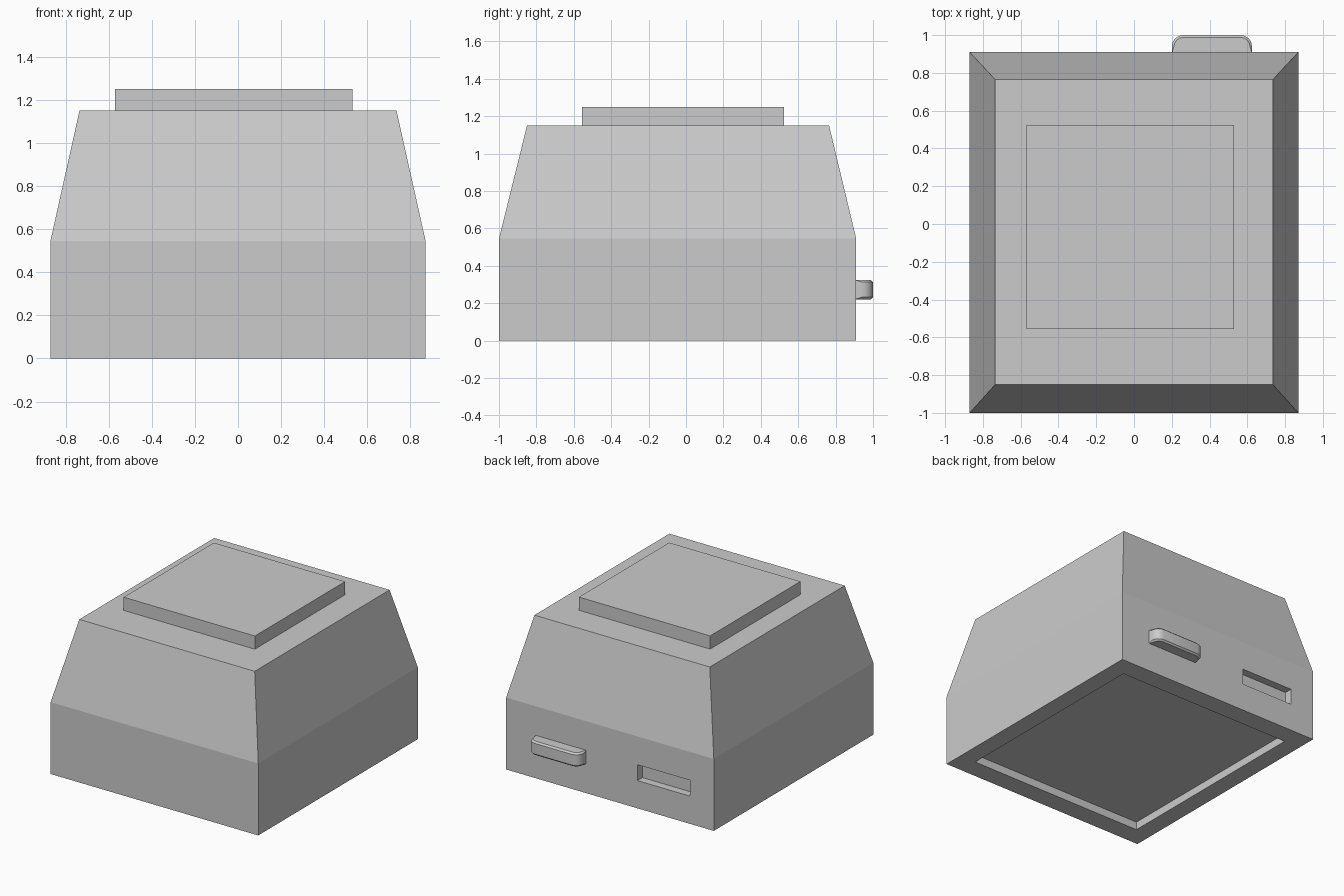
import bpy, bmesh

if "Cube" in bpy.data.objects:
    bpy.data.objects.remove(bpy.data.objects["Cube"])


def finish(name, bm):
    bmesh.ops.recalc_face_normals(bm, faces=bm.faces)
    me = bpy.data.meshes.new(name)
    bm.to_mesh(me)
    bm.free()
    ob = bpy.data.objects.new(name, me)
    bpy.context.collection.objects.link(ob)
    return ob


def loft(name, sections):
    """Stack of rectangles (x0, x1, y0, y1, z), capped at both ends."""
    bm = bmesh.new()
    rings = [[bm.verts.new((x, y, z)) for x, y in
              ((x0, y0), (x1, y0), (x1, y1), (x0, y1))]
             for x0, x1, y0, y1, z in sections]
    for a, b in zip(rings, rings[1:]):
        for i in range(4):
            j = (i + 1) % 4
            bm.faces.new((a[i], a[j], b[j], b[i]))
    bm.faces.new(rings[0])
    bm.faces.new(rings[-1])
    return finish(name, bm)


def box(name, x0, x1, y0, y1, z0, z1):
    return loft(name, [(x0, x1, y0, y1, z0), (x0, x1, y0, y1, z1)])


def carve(target, cutter):
    mod = target.modifiers.new(cutter.name, 'BOOLEAN')
    mod.operation = 'DIFFERENCE'
    mod.solver = 'EXACT'
    mod.object = cutter
    bpy.context.view_layer.objects.active = target
    bpy.ops.object.modifier_apply(modifier=mod.name)
    bpy.data.objects.remove(cutter)


# Body: straight base with tapered upper half
body = loft("body", [(-0.87, 0.87, -1.0, 0.91, 0.0),
                     (-0.87, 0.87, -1.0, 0.91, 0.545),
                     (-0.735, 0.735, -0.85, 0.765, 1.15)])

# Shallow underside recess and slot in the back
carve(body, box("underside_recess", -0.735, 0.735, -0.85, 0.76, -0.1, 0.06))
carve(body, box("back_slot_cut", -0.67, -0.23, 0.85, 1.1, 0.21, 0.33))

# Raised plate on the top
box("top_plate", -0.57, 0.53, -0.555, 0.525, 1.15, 1.25)

# Rounded tab on the back
tab = box("back_tab", 0.2, 0.625, 0.90, 1.0, 0.22, 0.325)
bm = bmesh.new()
bm.from_mesh(tab.data)
corners = [e for e in bm.edges if all(v.co.y > 0.99 for v in e.verts)
           and abs(e.verts[0].co.z - e.verts[1].co.z) > 0.05]
bmesh.ops.bevel(bm, geom=corners, offset=0.06, segments=4, profile=0.5,
                affect='EDGES')
# Soften the outer top and bottom rims
rims = [e for e in bm.edges if all(v.co.y > 0.93 for v in e.verts)
        and abs(e.verts[0].co.z - e.verts[1].co.z) < 0.001]
bmesh.ops.bevel(bm, geom=rims, offset=0.012, segments=1, affect='EDGES')
bm.to_mesh(tab.data)
bm.free()
bpy.ops.object.select_all(action='DESELECT')
tab.select_set(True)
bpy.context.view_layer.objects.active = tab
bpy.ops.object.shade_smooth_by_angle()
